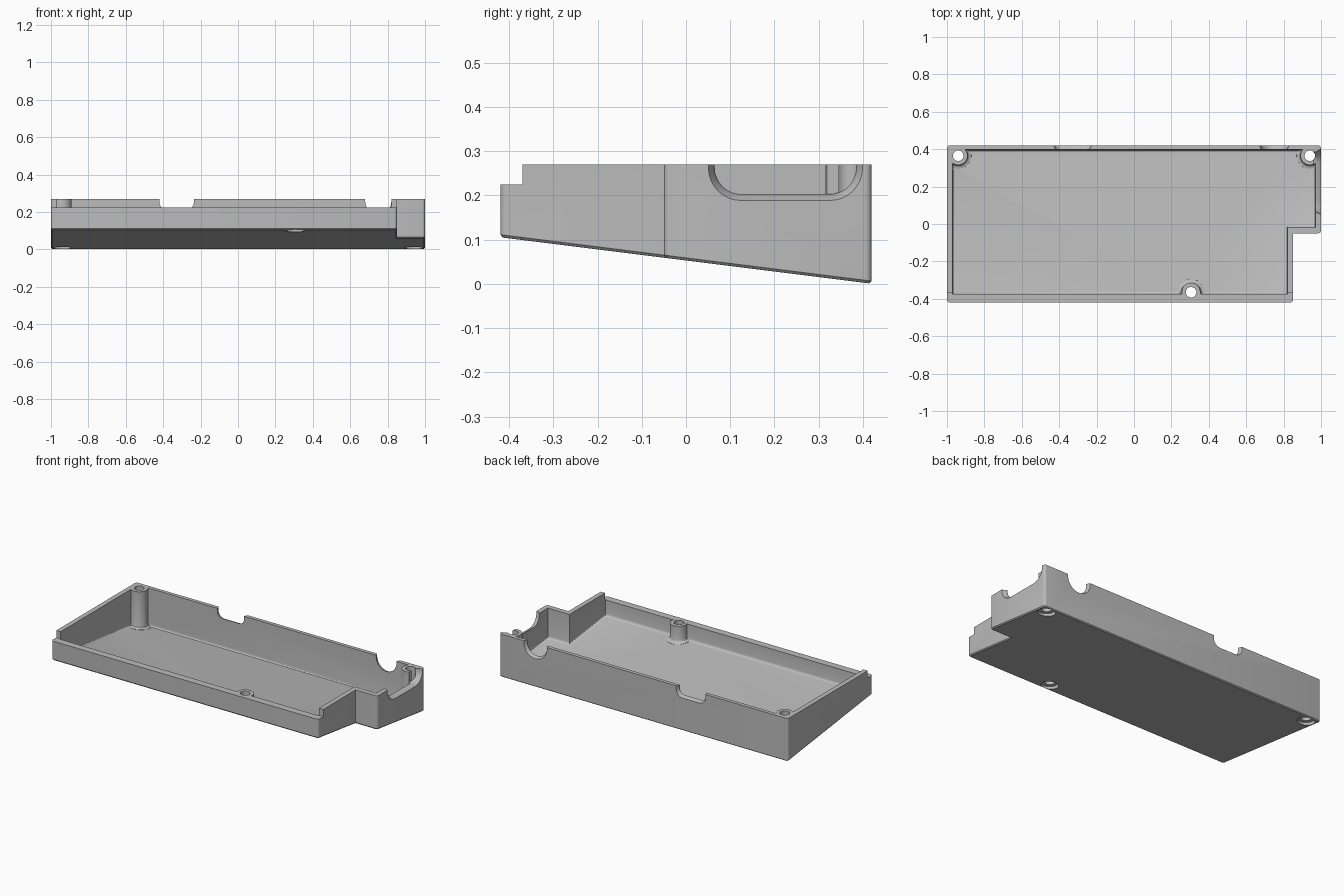
import bpy, bmesh, math
from mathutils import Vector

if "Cube" in bpy.data.objects:
    bpy.data.objects.remove(bpy.data.objects["Cube"])

TOP, STEP, FLOOR = 0.27, 0.225, 0.027


def under(y):
    """Height of the sloping underside."""
    return 0.053 - 0.125 * y


def to_object(name, bm):
    bmesh.ops.recalc_face_normals(bm, faces=bm.faces[:])
    mesh = bpy.data.meshes.new(name)
    bm.to_mesh(mesh)
    bm.free()
    ob = bpy.data.objects.new(name, mesh)
    bpy.context.scene.collection.objects.link(ob)
    return ob


def loft(name, rings):
    """Closed solid through matching rings of points."""
    bm = bmesh.new()
    loops = [[bm.verts.new(p) for p in ring] for ring in rings]
    for a, b in zip(loops, loops[1:]):
        for i in range(len(a)):
            j = (i + 1) % len(a)
            bm.faces.new((a[i], a[j], b[j], b[i]))
    bm.faces.new(loops[0])
    bm.faces.new(loops[-1])
    return to_object(name, bm)


def cut(target, cutter):
    mod = target.modifiers.new("cut", 'BOOLEAN')
    mod.operation, mod.solver, mod.object = 'DIFFERENCE', 'EXACT', cutter
    bpy.context.view_layer.objects.active = target
    bpy.ops.object.modifier_apply(modifier=mod.name)
    bpy.data.objects.remove(cutter)


def wedge(name, left, right, front, back, notch_x, notch_y, lift, top, corner, rim, segs):
    """L-shaped prism with a sloping base, rounded corners and a softened base rim."""
    plan = [(left, front), (notch_x, front), (notch_x, notch_y),
            (right, notch_y), (right, back), (left, back)]
    ob = loft(name, [[(x, y, under(y) + lift) for x, y in plan],
                     [(x, y, top) for x, y in plan]])
    bm = bmesh.new()
    bm.from_mesh(ob.data)
    if corner:
        edges = [e for e in bm.edges
                 if (e.verts[0].co - e.verts[1].co).xy.length < 1e-5
                 and (e.verts[0].co.xy - Vector((notch_x, notch_y))).length > 1e-4]
        bmesh.ops.bevel(bm, geom=edges, offset=corner, segments=4, profile=0.5, affect='EDGES')
    base = [e for e in bm.edges
            if all(abs(v.co.z - under(v.co.y) - lift) < 1e-4 for v in e.verts)]
    bmesh.ops.bevel(bm, geom=base, offset=rim, segments=segs, profile=0.5, affect='EDGES')
    bmesh.ops.recalc_face_normals(bm, faces=bm.faces[:])
    bm.to_mesh(ob.data)
    bm.free()
    return ob


def box(name, x0, x1, y0, y1, z0, z1):
    plan = [(x0, y0), (x1, y0), (x1, y1), (x0, y1)]
    return loft(name, [[(x, y, z) for x, y in plan] for z in (z0, z1)])


def circle(cx, cy, r, height, n=40):
    """Ring of points; height is a function of y."""
    pts = []
    for i in range(n):
        a = math.tau * (i + 0.5) / n
        y = cy + r * math.sin(a)
        pts.append((cx + r * math.cos(a), y, height(y)))
    return pts


def slot(name, centre, half, bottom, radius, flare, stations, along_x):
    """Round-bottomed notch, flared outwards; stations are (depth, flare amount)."""
    rings = []
    for depth, amount in stations:
        h, b, r = half + flare * amount, bottom - flare * amount, radius + flare * amount
        prof = [(-h, 0.4)]
        for side, start in ((-1, math.pi), (1, 1.5 * math.pi)):
            for k in range(9):
                a = start + k / 8 * math.pi / 2
                prof.append((side * (h - r) + r * math.cos(a), b + r + r * math.sin(a)))
        prof.append((h, 0.4))
        rings.append([(centre + u, depth, z) if along_x else (depth, centre + u, z)
                      for u, z in prof])
    return loft(name, rings)


# Outer body and the hollow inside it
tray = wedge("tray", -1, 1, -0.42, 0.42, 0.85, -0.05, 0, TOP, 0.015, 0.006, 1)
hollow = wedge("hollow", -0.97, 0.97, -0.375, 0.397, 0.82, -0.018, FLOOR, 0.4, 0, 0.015, 3)

# Screw posts with filleted feet, left standing in the hollow
posts = [(-0.94, 0.365, 0.5), (0.94, 0.365, 0.5), (0.305, -0.365, STEP - 0.001)]
for x, y, top in posts:
    foot = [(0.072, -0.012), (0.07, 0.001), (0.06, 0.004), (0.053, 0.01), (0.05, 0.02)]
    rings = [circle(x, y, r, lambda v, h=h: under(v) + FLOOR + h) for r, h in foot]
    rings.append(circle(x, y, 0.05, lambda v: top))
    cut(hollow, loft("post", rings))
cut(tray, hollow)

# Lowered front rim
cut(tray, box("front_step", -1.1, 1.1, -0.5, -0.37, STEP, 0.5))

# Flared cable openings in the back and right walls
back = [(0.38, 0), (0.402, 0), (0.424, 1.2)]
cut(tray, slot("wide_opening", -0.328, 0.092, 0.215, 0.035, 0.01, back, True))
cut(tray, slot("round_opening", 0.75, 0.07, 0.188, 0.069, 0.01, back, True))
cut(tray, slot("side_opening", 0.225, 0.16, 0.203, 0.06, 0.015,
               [(0.96, 0), (0.972, 0), (0.985, 0.45), (1.004, 1.1)], False))

# Screw holes and the recesses for the screw heads
for x, y, top in posts:
    for r, z in ((0.028, 0.5), (0.05, under(y) + 0.02)):
        cut(tray, loft("hole", [circle(x, y, r, lambda v: -0.1),
                                circle(x, y, r, lambda v: z)]))

# Single grey plastic
grey = bpy.data.materials.new("grey_plastic")
grey.use_nodes = True
colour = (0.5, 0.5, 0.5, 1)
grey.diffuse_color = colour
grey.node_tree.nodes["Principled BSDF"].inputs["Base Color"].default_value = colour
tray.data.materials.clear()
tray.data.materials.append(grey)
for poly in tray.data.polygons:
    poly.material_index = 0

bpy.ops.object.select_all(action='DESELECT')
tray.select_set(True)
bpy.context.view_layer.objects.active = tray
bpy.ops.object.shade_smooth_by_angle(angle=math.radians(30))
